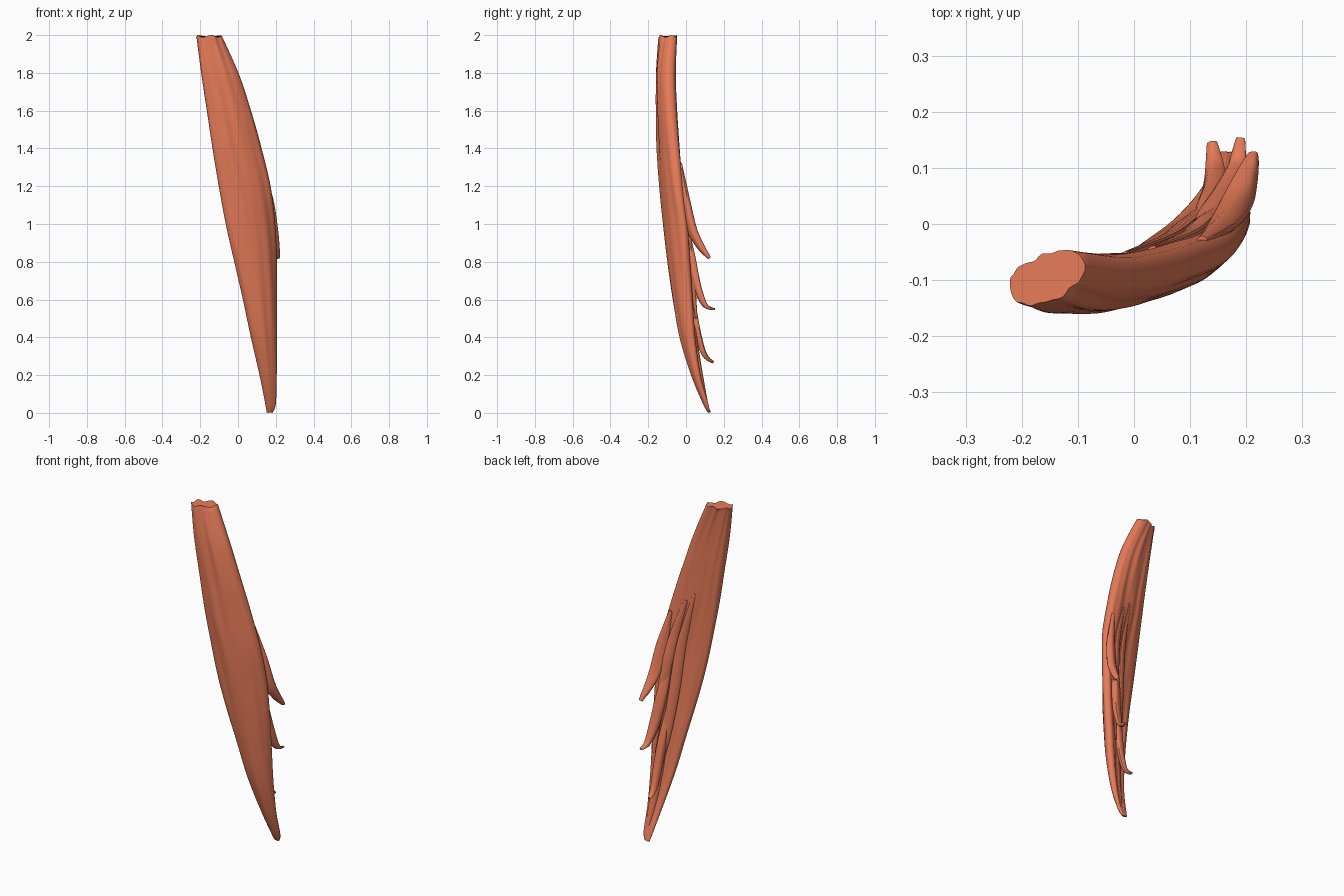
import bpy, bmesh, math
from mathutils import Vector

mat = bpy.data.materials.new("muscle_red")
mat.diffuse_color = (0.80, 0.20, 0.10, 1)


def spline(rows, u):
    """Catmull-Rom interpolation of equal-length rows, u in 0..1."""
    f = u * (len(rows) - 1)
    i = min(int(f), len(rows) - 2)
    t = f - i
    a, b, c, d = (rows[min(max(k, 0), len(rows) - 1)] for k in (i - 1, i, i + 1, i + 2))
    return [0.5 * (2 * q + (r - p) * t + (2 * p - 5 * q + 4 * r - s) * t * t
                   + (3 * q - p - 3 * r + s) * t ** 3) for p, q, r, s in zip(a, b, c, d)]


def loft(name, rings):
    bm = bmesh.new()
    vs = [[bm.verts.new(p) for p in ring] for ring in rings]
    n = len(vs[0])
    for a, b in zip(vs, vs[1:]):
        for i in range(n):
            bm.faces.new((a[i], a[(i + 1) % n], b[(i + 1) % n], b[i]))
    bm.faces.new(vs[0])
    bm.faces.new(vs[-1])
    bmesh.ops.recalc_face_normals(bm, faces=bm.faces)
    me = bpy.data.meshes.new(name)
    bm.to_mesh(me)
    bm.free()
    ob = bpy.data.objects.new(name, me)
    bpy.context.collection.objects.link(ob)
    me.materials.append(mat)
    bpy.ops.object.select_all(action='DESELECT')
    bpy.context.view_layer.objects.active = ob
    ob.select_set(True)
    bpy.ops.object.shade_smooth_by_angle(angle=math.radians(40))
    return ob


def fibre(a, z):
    """Long shallow grooves that wander along the muscle."""
    return (0.5 * math.sin(9 * a + 2.5 * z) + 0.35 * math.sin(14 * a - 3 * z + 1)
            + 0.3 * math.sin(5 * a + 6 * z))


# Belly: z, left xy, middle xy, right xy, thickness
belly = [
    (2.00, -.220, -.118, -.160, -.098, -.092, -.062, .080),
    (1.80, -.195, -.120, -.100, -.108, .000, -.080, .094),
    (1.60, -.165, -.115, -.050, -.106, .066, -.070, .096),
    (1.40, -.135, -.110, -.010, -.100, .122, -.050, .092),
    (1.20, -.102, -.100, .040, -.088, .168, -.028, .086),
    (1.00, -.065, -.088, .075, -.070, .190, .000, .082),
    (0.80, -.020, -.066, .100, -.052, .198, .015, .076),
    (0.60, .027, -.032, .120, -.030, .199, .030, .070),
    (0.40, .070, .004, .140, -.001, .199, .045, .060),
    (0.20, .115, .055, .162, .050, .200, .072, .042),
    (0.05, .145, .108, .172, .103, .199, .112, .026),
    (0.00, .153, .127, .168, .123, .183, .125, .012),
]
N = 56
rings = []
for k in range(89):
    z, lx, ly, mx, my, rx, ry, th = spline(belly, k / 88)
    L, M, R = Vector((lx, ly)), Vector((mx, my)), Vector((rx, ry))
    C = 2 * M - (L + R) / 2
    ring = []
    for i in range(N):
        a = math.tau * i / N
        s = 0.5 - 0.5 * math.cos(a)
        p = L * (1 - s) ** 2 + C * 2 * s * (1 - s) + R * s * s
        t = (C - L) * (1 - s) + (R - C) * s
        nrm = Vector((t.y, -t.x)).normalized()
        w = math.copysign(abs(math.sin(a)) ** 0.75, math.sin(a))
        p = p + nrm * w * (th / 2 + 0.05 * th * fibre(a, z))
        dz = 0.006 * math.sin(5 * a) - 0.006 if k == 0 else 0
        if k == 88:
            dz = 0.006 + 0.006 * math.sin(2 * a)
        ring.append((p.x, p.y, z + dz))
    rings.append(ring)
loft("muscle_belly", rings)

# Rib slips: path x, y, z, half width across, half thickness
slips = {
    "upper_slip": [
        (.120, -.030, 1.32, .010, .008), (.158, -.002, 1.12, .032, .020),
        (.180, .032, .97, .034, .022), (.197, .075, .885, .024, .019),
        (.208, .108, .840, .015, .013), (.212, .123, .820, .010, .008)],
    "middle_slip": [
        (.110, -.020, 1.05, .010, .008), (.140, .018, .86, .030, .020),
        (.162, .050, .70, .030, .020), (.176, .082, .605, .023, .016),
        (.184, .110, .562, .016, .011), (.190, .153, .549, .008, .005)],
    "lower_slip": [
        (.115, -.005, .78, .010, .008), (.132, .030, .58, .024, .018),
        (.142, .060, .43, .024, .017), (.144, .090, .325, .019, .014),
        (.142, .118, .285, .014, .010), (.139, .145, .268, .009, .006)],
}
for name, rows in slips.items():
    rings = []
    for k in range(37):
        u = k / 36
        x, y, z, w, h = spline(rows, u)
        c = Vector((x, y, z))
        t = (Vector(spline(rows, min(u + .02, 1))[:3])
             - Vector(spline(rows, max(u - .02, 0))[:3])).normalized()
        # width axis follows the turn of the ribs
        side = Vector((0.85, 0.5, 0))
        side = (side - t * side.dot(t)).normalized()
        up = t.cross(side)
        ring = []
        for i in range(20):
            a = math.tau * i / 20
            r = 1 + 0.06 * math.sin(4 * a + 5 * z)
            ring.append(c + side * math.cos(a) * w * r + up * math.sin(a) * h * r)
        rings.append(ring)
    loft(name, rings)

# Thin fibre strands lying on the back of the belly, running toward the slips
strands = [
    [(-.02, -.055, 1.45, .006), (.05, -.032, 1.15, .016), (.085, -.008, .85, .018),
     (.115, .018, .60, .014), (.140, .040, .42, .006)],
    [(.03, -.045, 1.40, .006), (.09, -.025, 1.20, .016), (.125, .005, 1.00, .017),
     (.155, .030, .75, .014), (.175, .055, .50, .006)],
    [(.120, .020, .60, .006), (.145, .040, .42, .014), (.160, .062, .28, .014),
     (.172, .090, .14, .010), (.180, .112, .05, .005)],
]
for n, rows in enumerate(strands):
    rings = []
    for k in range(33):
        x, y, z, r = spline(rows, k / 32)
        rings.append([(x + 1.5 * r * math.cos(math.tau * i / 14),
                       y + 0.8 * r * math.sin(math.tau * i / 14)
                       + 0.7 * r * math.cos(math.tau * i / 14), z) for i in range(14)])
    loft("fibre_strand_%d" % (n + 1), rings)
